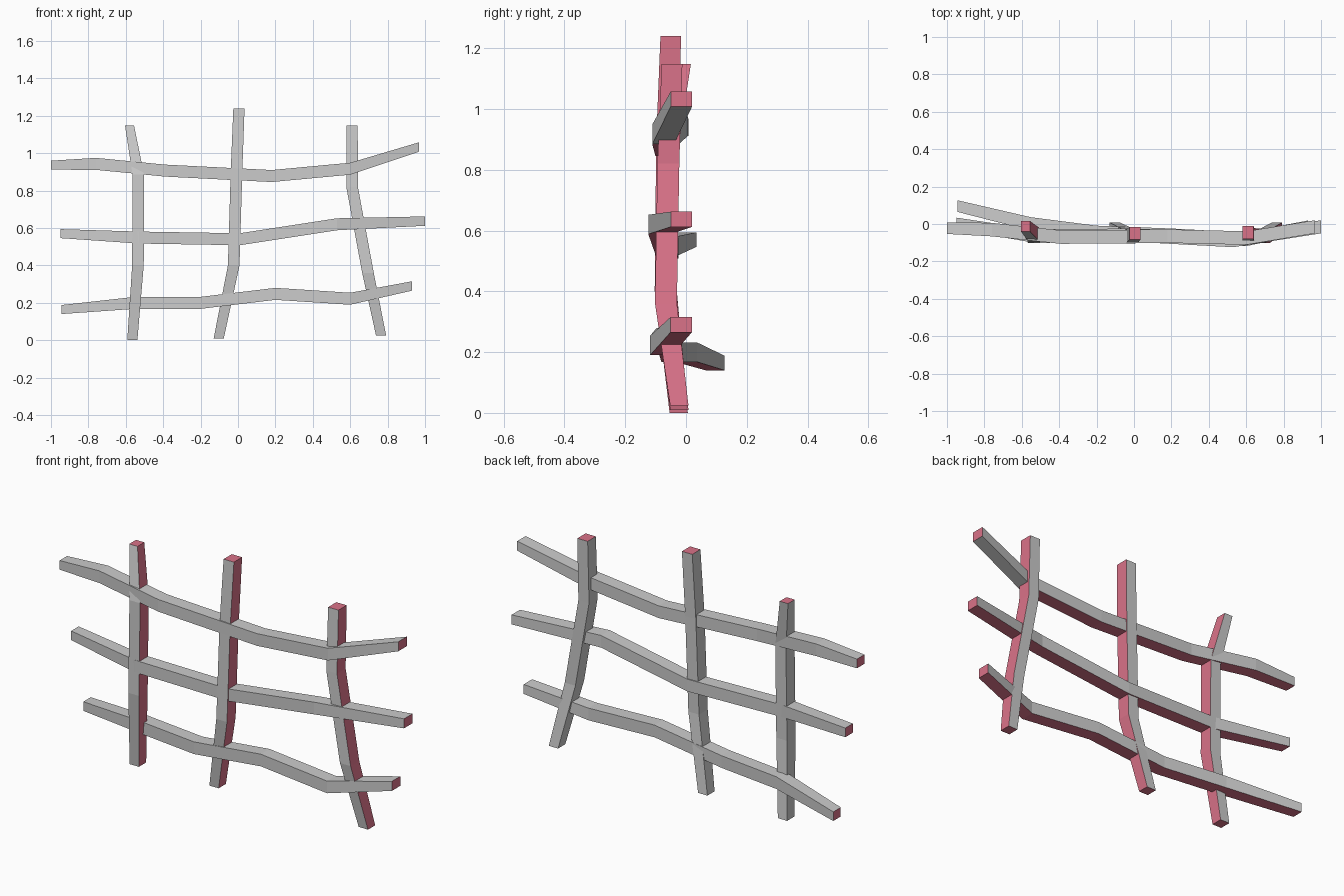
import bpy, bmesh
from mathutils import Vector

if "Cube" in bpy.data.objects:
    bpy.data.objects.remove(bpy.data.objects["Cube"])

pink = bpy.data.materials.new("pink_side")
pink.diffuse_color = (0.70, 0.17, 0.25, 1)
pink.use_nodes = True
pink.node_tree.nodes["Principled BSDF"].inputs["Base Color"].default_value = pink.diffuse_color
grey = bpy.data.materials.new("grey_side")
grey.diffuse_color = (0.8, 0.8, 0.8, 1)
grey.use_nodes = True
grey.node_tree.nodes["Principled BSDF"].inputs["Base Color"].default_value = grey.diffuse_color


def beam(name, path, across, mid, ends, grey_segment=None):
    """Bent four-sided beam; path rows are x, y, z of section centres.
    across is the section axis beside y; mid and ends are half sizes."""
    bm = bmesh.new()
    rings = []
    for i, p in enumerate(path):
        a, d = (ends[0] if i == 0 else ends[1] if i == len(path) - 1 else mid)
        u, v = Vector(across) * a, Vector((0, d, 0))
        rings.append([bm.verts.new(Vector(p) + u * s + v * t)
                      for s, t in ((-1, -1), (1, -1), (1, 1), (-1, 1))])
    # side 1 is the +across side, painted pink like the ends
    for k, (r, q) in enumerate(zip(rings, rings[1:])):
        for j in range(4):
            n = (j + 1) % 4
            f = bm.faces.new((r[j], r[n], q[n], q[j]))
            f.material_index = int(j == 1 and k != grey_segment)
    for r in (rings[0], rings[-1]):
        bm.faces.new(r).material_index = 1
    bmesh.ops.recalc_face_normals(bm, faces=bm.faces)
    me = bpy.data.meshes.new(name)
    bm.to_mesh(me)
    bm.free()
    me.materials.append(grey)
    me.materials.append(pink)
    bpy.context.collection.objects.link(bpy.data.objects.new(name, me))


# Horizontal rails, pink underneath
rails = {
    "top_rail": ([(-1, -.022, .936), (-.76, -.03, .943), (-.39, -.07, .907),
                  (.18, -.065, .878), (.6, -.075, .917), (.967, -.015, 1.033)], 4),
    "middle_rail": ([(-.95, .003, .57), (-.53, -.065, .549), (.01, -.06, .54),
                     (.53, -.088, .62), (1, -.015, .637)], None),
    "bottom_rail": ([(-.945, .096, .164), (-.55, 0, .2), (-.2, -.045, .2),
                     (.2, -.06, .248), (.6, -.082, .222), (.93, -.016, .29)], None),
}
for name, (path, seg) in rails.items():
    beam(name, path, (0, 0, -1), (.032, .036), ((.024, .031), (.025, .035)), seg)

# Upright posts, pink on the right
posts = {
    "left_post": [(-.565, -.024, 0), (-.535, -.066, .4), (-.533, -.06, .885),
                  (-.58, -.012, 1.148)],
    "middle_post": [(-.103, -.022, .01), (-.023, -.067, .4), (-.008, -.062, .9),
                    (.005, -.05, 1.24)],
    "right_post": [(.765, -.022, .025), (.695, -.066, .36), (.61, -.058, .82),
                   (.61, -.046, 1.148)],
}
for name, path in posts.items():
    top = (.024, .028) if name == "left_post" else (.03, .034)
    beam(name, path, (1, 0, 0), (.031, .036), ((.027, .03), top))
